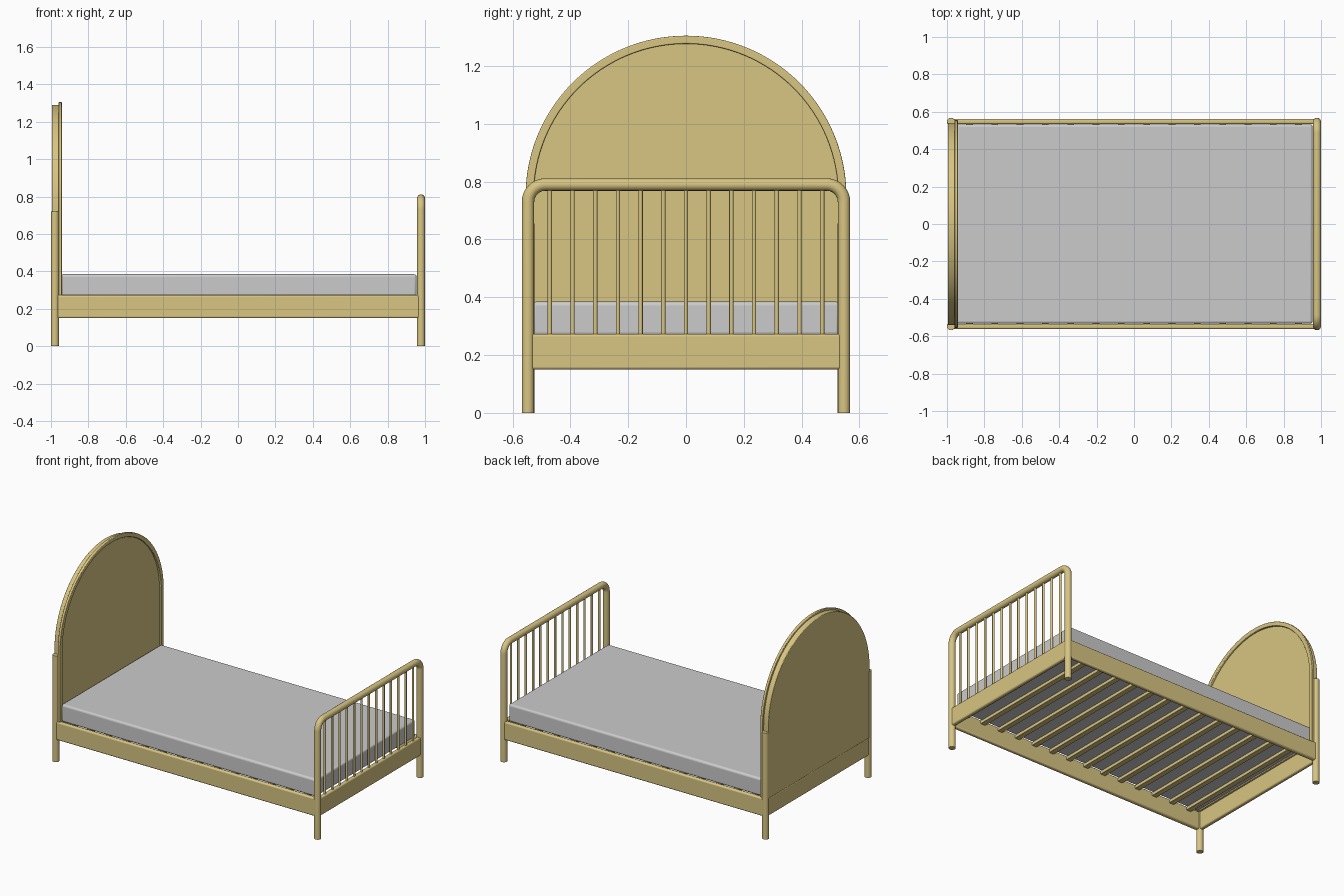
import bpy, bmesh, math

if "Cube" in bpy.data.objects:
    bpy.data.objects.remove(bpy.data.objects["Cube"])

wood = bpy.data.materials.new("wood")
wood.diffuse_color = (0.69, 0.56, 0.226, 1)
wood.use_nodes = True
wood.node_tree.nodes["Principled BSDF"].inputs["Base Color"].default_value = wood.diffuse_color


def finish(ob, mat=wood, bevel=0, segments=3):
    """Assign material, bevel and smooth shading."""
    if mat:
        ob.data.materials.append(mat)
    if bevel:
        m = ob.modifiers.new("bevel", 'BEVEL')
        m.width, m.segments, m.limit_method = bevel, segments, 'ANGLE'
    bpy.ops.object.select_all(action='DESELECT')
    ob.select_set(True)
    bpy.context.view_layer.objects.active = ob
    bpy.ops.object.shade_smooth_by_angle(angle=math.radians(35))
    return ob


def box(name, lo, hi, mat=wood, bevel=0.0, segments=3):
    bpy.ops.mesh.primitive_cube_add(size=1, location=[(a + b) / 2 for a, b in zip(lo, hi)])
    ob = bpy.context.object
    ob.name = name
    ob.scale = [b - a for a, b in zip(lo, hi)]
    bpy.ops.object.transform_apply(location=False, rotation=False, scale=True)
    return finish(ob, mat, bevel, segments)


def rod(name, x, y, z0, z1, r, sides=32, bevel=0):
    bpy.ops.mesh.primitive_cylinder_add(vertices=sides, radius=r, depth=z1 - z0,
                                        location=(x, y, (z0 + z1) / 2))
    bpy.context.object.name = name
    return finish(bpy.context.object, bevel=bevel)


def tube(name, pts, r):
    """Round tube following a path of points."""
    cu = bpy.data.curves.new(name, 'CURVE')
    cu.dimensions = '3D'
    cu.bevel_depth, cu.bevel_resolution, cu.use_fill_caps = r, 6, True
    sp = cu.splines.new('POLY')
    sp.points.add(len(pts) - 1)
    for p, co in zip(sp.points, pts):
        p.co = (*co, 1)
    ob = bpy.data.objects.new(name, cu)
    bpy.context.collection.objects.link(ob)
    bpy.ops.object.select_all(action='DESELECT')
    ob.select_set(True)
    bpy.context.view_layer.objects.active = ob
    bpy.ops.object.convert(target='MESH')
    return finish(bpy.context.object)


def arch(r, z0, zc=0.75, n=64):
    """Arched outline in (y, z): straight sides and a half circle."""
    arc = [(r * math.cos(math.pi * i / n), zc + r * math.sin(math.pi * i / n)) for i in range(n + 1)]
    return [(r, z0)] + arc + [(-r, z0)]


def slab(name, outer, x0, x1, inner=None, bevel=0.0):
    """Solid arch, or an open arched band if an inner outline is given."""
    bm = bmesh.new()
    o = [bm.verts.new((x0, *p)) for p in outer]
    if inner:
        i = [bm.verts.new((x0, *p)) for p in inner]
        for k in range(len(o) - 1):
            bm.faces.new((o[k], o[k + 1], i[k + 1], i[k]))
    else:
        bm.faces.new(o)
    ext = bmesh.ops.extrude_face_region(bm, geom=bm.faces[:])
    for v in ext["geom"]:
        if isinstance(v, bmesh.types.BMVert):
            v.co.x = x1
    bmesh.ops.recalc_face_normals(bm, faces=bm.faces[:])
    me = bpy.data.meshes.new(name)
    bm.to_mesh(me)
    bm.free()
    ob = bpy.data.objects.new(name, me)
    bpy.context.collection.objects.link(ob)
    return finish(ob, bevel=bevel)


R, PX, PY = 0.0215, 0.9785, 0.5465   # post radius and centre

# headboard: solid arch, raised front band, posts
slab("headboard_panel", arch(0.541, 0.27), -0.995, -0.955, bevel=0.004)
slab("headboard_band", arch(0.555, 0.27), -0.96, -0.942, inner=arch(0.527, 0.27), bevel=0.004)
for s, side in ((-1, "front"), (1, "back")):
    rod(side + "_head_post", -PX, s * PY, 0, 0.72, R, bevel=0.002)

# footboard: one bent tube forms legs and top rail
cr, top = 0.06, 0.79
right = [(PX, PY - cr + cr * math.cos(a), top - cr + cr * math.sin(a))
         for a in [math.pi / 2 * i / 12 for i in range(13)]]
path = [(PX, PY, 0)] + right + [(x, -y, z) for x, y, z in reversed(right)] + [(PX, -PY, 0)]
tube("footboard_frame", path, R)
for i in range(-6, 7):
    rod("footboard_spindle", PX, i * 0.0785, 0.265, 0.78, 0.0075, 16)

# rails
for s, side in ((-1, "front"), (1, "back")):
    y0, y1 = sorted((s * 0.534, s * 0.562))
    box(side + "_side_rail", (-PX, y0, 0.15), (PX, y1, 0.273), bevel=0.009)
for s, side in ((-1, "head"), (1, "foot")):
    x0, x1 = sorted((s * 0.965, s * 0.993))
    box(side + "_rail", (x0, -PY, 0.15), (x1, PY, 0.273), bevel=0.009)

# slats under the mattress
for i in range(14):
    x = -0.88 + i * 1.76 / 13
    box("slat", (x - 0.018, -0.54, 0.245), (x + 0.018, 0.54, 0.268), bevel=0.003)

# mattress
box("mattress", (-0.95, -0.533, 0.266), (0.955, 0.533, 0.385), mat=None, bevel=0.014, segments=4)
